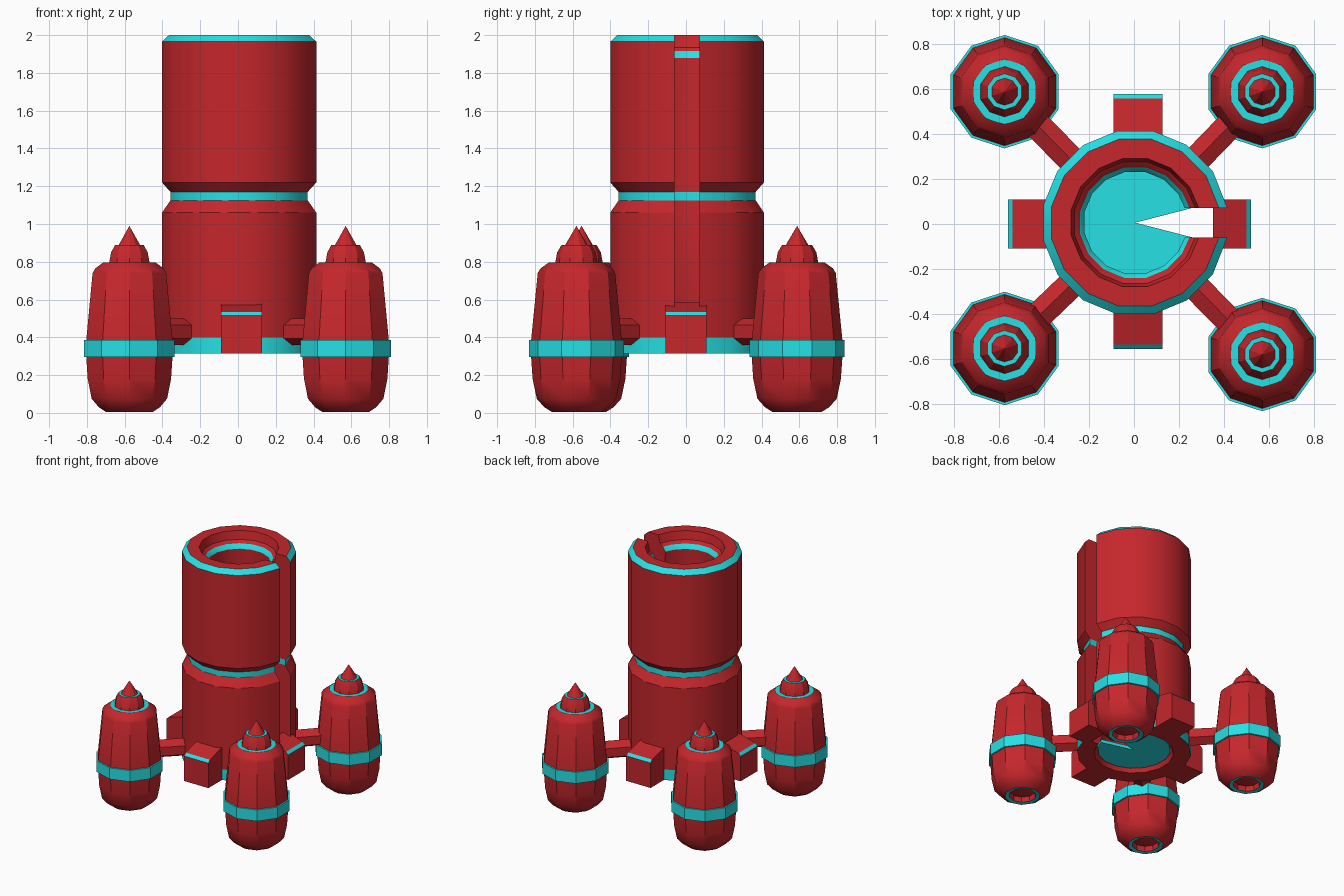
import bpy, bmesh, math
from mathutils import Vector

if "Cube" in bpy.data.objects:
    bpy.data.objects.remove(bpy.data.objects["Cube"])


def material(name, color):
    m = bpy.data.materials.new(name)
    m.diffuse_color = color
    m.use_nodes = True
    m.node_tree.nodes["Principled BSDF"].inputs["Base Color"].default_value = m.diffuse_color
    return m


RED = material("red_paint", (0.56, 0.02, 0.025, 1))
CYAN = material("cyan_trim", (0.02, 0.75, 0.78, 1))


def finish(name, bm, smooth=30):
    bmesh.ops.recalc_face_normals(bm, faces=bm.faces)
    me = bpy.data.meshes.new(name)
    bm.to_mesh(me)
    bm.free()
    me.materials.append(RED)
    me.materials.append(CYAN)
    ob = bpy.data.objects.new(name, me)
    bpy.context.collection.objects.link(ob)
    bpy.ops.object.select_all(action='DESELECT')
    ob.select_set(True)
    bpy.context.view_layer.objects.active = ob
    bpy.ops.object.shade_smooth_by_angle(angle=math.radians(smooth))
    return ob


# Slotted tube: 16 sided, with a parallel gap on the +x side
SIDES, GAP = 16, 0.066
CX, CY = 0.005, 0.006


def arc(bm, r, z):
    a0 = math.asin(GAP / r)
    angles = [a0] + [math.radians(33.75 + 22.5 * i) for i in range(SIDES - 2)] + [2 * math.pi - a0]
    return [bm.verts.new((CX + r * math.cos(a), CY + r * math.sin(a), z)) for a in angles]


def tube():
    # (outer r, outer z, inner r, inner z, cyan outside, cyan inside) upward
    rows = [(0.415, 0.315, 0.29, 0.315, 1, 0), (0.415, 0.40, 0.25, 0.40, 0, 0),
            (0.415, 1.06, 0.245, 1.06, 0, 0), (0.37, 1.125, 0.245, 1.125, 1, 1),
            (0.37, 1.17, 0.245, 1.17, 0, 0), (0.415, 1.22, 0.245, 1.22, 0, 0),
            (0.415, 1.90, 0.23, 1.88, 0, 1), (0.415, 1.93, 0.25, 1.915, 0, 0),
            (0.415, 1.965, 0.275, 1.935, 1, 0), (0.378, 2.0, 0.29, 2.0, 0, 0)]
    bm = bmesh.new()
    outer = [arc(bm, r[0], r[1]) for r in rows]
    inner = [arc(bm, r[2], r[3]) for r in rows]
    for k in range(len(rows) - 1):
        for ring, cyan in ((outer, rows[k][4]), (inner, rows[k][5])):
            for a, b, c, d in zip(ring[k], ring[k][1:], ring[k + 1][1:], ring[k + 1]):
                bm.faces.new((a, b, c, d)).material_index = cyan
        # slot side walls
        for e in (0, -1):
            f = bm.faces.new((outer[k][e], outer[k + 1][e], inner[k + 1][e], inner[k][e]))
            f.material_index = int(k == 3)
    for k in (0, -1):
        for i in range(SIDES - 1):
            bm.faces.new((outer[k][i], outer[k][i + 1], inner[k][i + 1], inner[k][i]))
    finish("slotted_tube", bm)


def floor():
    bm = bmesh.new()
    rim = arc(bm, 0.265, 0.34)
    f = bm.faces.new([bm.verts.new((CX, CY, 0.34))] + rim)
    bmesh.ops.extrude_face_region(bm, geom=[f])
    for v in f.verts:
        v.co.z += 0.025
    for f in bm.faces:
        f.material_index = 1
    finish("tube_floor", bm)


# Engine pods: ten sided lathe shapes with stepped noses and recessed nozzles
POD = [(0, 0.035, 0), (0.06, 0.04, 0), (0.095, 0.05, 0), (0.10, 0.01, 1), (0.13, 0.005, 0),
       (0.17, 0.03, 0), (0.21, 0.075, 0), (0.232, 0.18, 0), (0.24, 0.295, 1), (0.252, 0.295, 1),
       (0.252, 0.385, 1), (0.24, 0.385, 0), (0.205, 0.74, 0), (0.19, 0.765, 0), (0.145, 0.797, 1),
       (0.112, 0.797, 0), (0.102, 0.85, 0), (0.08, 0.888, 1), (0.06, 0.888, 0), (0.0, 0.99, 0)]


def pod(name, x, y):
    bm = bmesh.new()
    rings = []
    for r, z, _ in POD:
        n = 10 if r else 1
        rings.append([bm.verts.new((x + r * math.sin(2 * math.pi * i / 10),
                                    y + r * math.cos(2 * math.pi * i / 10), z)) for i in range(n)])
    for k in range(len(POD) - 1):
        a, b = rings[k], rings[k + 1]
        for i in range(10):
            j = (i + 1) % 10
            quad = [a[i % len(a)], a[j % len(a)], b[j % len(b)], b[i % len(b)]]
            f = bm.faces.new(list(dict.fromkeys(quad)))
            # cyan bands start at the flagged profile point
            f.material_index = POD[k][2]
    finish(name, bm)


# Hexagonal struts joining tube and pods
def strut(name, x, y):
    d = Vector((x, y, 0)).normalized()
    side = Vector((-d.y, d.x, 0))
    bm = bmesh.new()
    ends = []
    for dist in (0.34, Vector((x, y)).length - 0.1):
        c = d * dist + Vector((0, 0, 0.43))
        ends.append([bm.verts.new(c + side * 0.07 * math.sin(i * math.pi / 3)
                                  + Vector((0, 0, 0.07 * math.cos(i * math.pi / 3)))) for i in range(6)])
    for i in range(6):
        j = (i + 1) % 6
        bm.faces.new((ends[0][i], ends[0][j], ends[1][j], ends[1][i]))
    for e in ends:
        bm.faces.new(e)
    finish(name, bm)


# Foot blocks: sloped-top profile extruded sideways, cyan bevel on the outer edge
def block(name, angle, reach, shift):
    d = Vector((math.cos(angle), math.sin(angle), 0))
    side = Vector((abs(d.y), abs(d.x), 0))
    prof = [(0.35, 0.315), (reach, 0.315), (reach, 0.515), (reach - 0.02, 0.535), (0.35, 0.585)]
    bm = bmesh.new()
    ends = [[bm.verts.new(d * r + side * (shift + s) + Vector((0, 0, z))) for r, z in prof]
            for s in (-0.108, 0.108)]
    for i in range(5):
        j = (i + 1) % 5
        f = bm.faces.new((ends[0][i], ends[0][j], ends[1][j], ends[1][i]))
        f.material_index = int(i == 2)
    for e in ends:
        bm.faces.new(e)
    finish(name, bm, 5)


tube()
floor()
for label, x, y in (("back_left", -0.575, 0.588), ("back_right", 0.57, 0.588),
                    ("front_left", -0.575, -0.553), ("front_right", 0.57, -0.58)):
    pod("pod_" + label, x, y)
    strut("strut_" + label, x, y)
for label, quarter, reach, shift in (("right", 0, 0.52, 0.0), ("back", 1, 0.577, 0.018),
                                     ("left", 2, 0.56, 0.0), ("front", 3, 0.555, 0.018)):
    block("foot_block_" + label, quarter * math.pi / 2, reach, shift)
